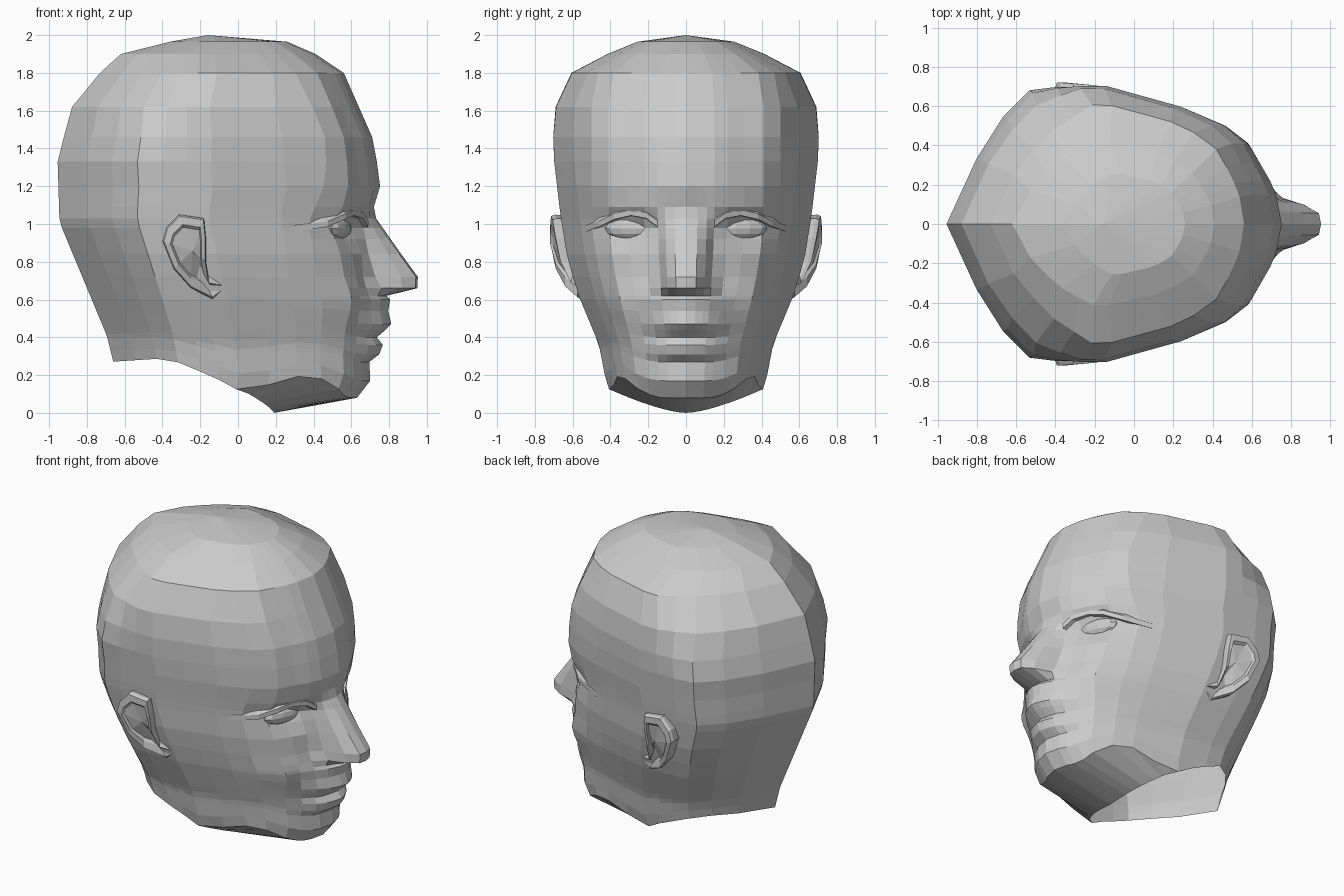
import bpy, bmesh, math
from mathutils import Vector

if "Cube" in bpy.data.objects:
    bpy.data.objects.remove(bpy.data.objects["Cube"])

def interp(tab, t):
    if t <= tab[0][0]:
        return tab[0][1]
    for (a, p), (b, q) in zip(tab, tab[1:]):
        if t <= b:
            return p + (q - p) * (t - a) / (b - a)
    return tab[-1][1]

# Head outlines against height: face line (without nose), back line, half width
FRONT = [(.08, .64), (.17, .71), (.28, .705), (.4, .715), (.6, .72), (1.06, .71), (1.21, .755),
         (1.45, .715), (1.8, .56), (1.9, .41), (1.965, .26)]
BACK = [(.2, -.64), (.27, -.66), (.41, -.695), (1.01, -.945), (1.34, -.955), (1.65, -.87),
        (1.8, -.73), (1.9, -.62), (1.965, -.36)]
WIDTH = [(.1, .4), (.2, .43), (.36, .46), (.6, .56), (.8, .625), (1.05, .665), (1.4, .706),
         (1.61, .70), (1.8, .615), (1.86, .52), (1.965, .26)]
# Egg-shaped cross-section: fraction of depth -> fraction of half width
EGG = [(0, 0), (.07, .36), (.124, .67), (.26, 1), (.48, 1), (.724, .84), (.847, .71),
       (.906, .59), (.94, .43), (.98, .26), (1, 0)]
EGG_FRONT = [(v, u) for u, v in reversed(EGG[4:])]
# Rounder section for the back of the crown
DOME = [(0, 0), (.09, .41), (.225, .75), (.41, 1), (.48, .98)] + EGG[5:]
# Lower rim: neck cut and jaw line
RIM = [(-.66, .27), (-.35, .29), (.04, .11), (.34, .2), (.5, .17), (.6, .1), (.66, .08)]
# Relief on the face
NOSE = [(.62, 0), (.66, .2), (.72, .235), (.84, .15), (1.06, 0)]
NOSE_Y = [(.06, 1), (.11, .62), (.145, 0)]
LIPS = [(.27, -.01), (.31, .04), (.36, .055), (.4, .02), (.44, .065), (.47, .095), (.53, .075),
        (.6, .085), (.66, .03), (.72, 0)]
LIPS_Y = [(.06, 1), (.13, .7), (.26, 0)]

ROWS = [.08, .17, .27, .31, .36, .4, .44, .47, .54, .6, .62, .66, .72, .84, .92, .98, 1.03,
        1.09, 1.2, 1.33, 1.46, 1.62, 1.8, 1.9, 1.965]
FACE_Y = [0, .06, .11, .15, .22, .31, .41, .5]
SIDE_U = [.71, .6, .48, .4, .33, .25, .17, .09, 0]

def bump(y, z, y0, z0, sy, sz):
    return math.exp(-((y - y0) / sy) ** 2 - ((z - z0) / sz) ** 2)

def skull_point(col, z):
    w = interp(WIDTH, z)
    xb, xf = interp(BACK, z), interp(FRONT, z)
    if col < len(FACE_Y):
        y = FACE_Y[col] * min(1, w / .66)
        u = interp(EGG_FRONT, y / w)
    else:
        u = SIDE_U[col - len(FACE_Y)]
        k = min(1, max(0, (z - 1.4) / .4))
        y = w * (interp(EGG, u) * (1 - k) + interp(DOME, u) * k)
    return Vector((xb + u * (xf - xb), y, z))

def head_point(col, z):
    if z < .6:
        rim = interp(RIM, skull_point(col, .2).x)
        z = rim + (z - .08) * (.6 - rim) / .52
    p = skull_point(col, z)
    if col < len(FACE_Y):
        y = p.y
        p.x += interp(NOSE, z) * interp(NOSE_Y, y) + interp(LIPS, z) * interp(LIPS_Y, y)
        p.x -= .08 * bump(y, z, .3, .97, .13, .06)      # eye socket
        p.x += .045 * bump(y, z, .33, .6, .1, .12)      # cheek
        p.x += .02 * bump(y, z, .3, 1.1, .15, .04)      # brow
    return p

def finish(bm, name):
    bmesh.ops.recalc_face_normals(bm, faces=bm.faces)
    me = bpy.data.meshes.new(name)
    bm.to_mesh(me)
    bm.free()
    ob = bpy.data.objects.new(name, me)
    bpy.context.collection.objects.link(ob)
    m = ob.modifiers.new("Mirror", 'MIRROR')
    m.use_axis = (False, True, False)
    m.merge_threshold = .002

def bridge(bm, a, b, closed=False):
    n = len(a)
    for i in range(n if closed else n - 1):
        j = (i + 1) % n
        bm.faces.new((a[i], a[j], b[j], b[i]))

# Head: one half lofted from rows, mirrored, open at the neck
bm = bmesh.new()
cols = range(len(FACE_Y) + len(SIDE_U))
grid = [[bm.verts.new(head_point(c, z)) for c in cols] for z in ROWS]
for a, b in zip(grid, grid[1:]):
    bridge(bm, a, b)
apex = bm.verts.new((-.16, 0, 2))
for a, b in zip(grid[-1], grid[-1][1:]):
    bm.faces.new((a, b, apex))
# Underside of the chin
jaw = [v for v in grid[0] if v.co.x > .1]
throat = []
for v in jaw:
    t = min(1, v.co.y / .4)
    throat.append(bm.verts.new((.19 - .15 * t * t, .37 * t, .11 * t ** 1.5)))
bridge(bm, jaw, throat)
bm.faces.new((jaw[-1], throat[-1], grid[0][len(jaw)]))
finish(bm, "head")

# Ears: shallow dished shells standing off the head
RIM_EAR = [(-.17, .80, .665), (-.17, .93, .69), (-.18, 1.03, .705), (-.31, 1.05, .715),
           (-.38, .98, .72), (-.40, .91, .72), (-.34, .76, .69), (-.25, .66, .64),
           (-.13, .60, .575), (-.05, .66, .575), (-.15, .68, .61)]
bm = bmesh.new()
mid = Vector((-.25, 0, .86))
loops = []
for scale, dy in ((.95, -.11), (1, -.02), (.95, 0), (.72, 0), (.64, -.015)):
    loops.append([bm.verts.new((mid.x + (x - mid.x) * scale, y + dy, mid.z + (z - mid.z) * scale))
                  for x, z, y in RIM_EAR])
for a, b in zip(loops, loops[1:]):
    bridge(bm, a, b, True)
hub = bm.verts.new((-.24, .675, .86))
n = len(RIM_EAR)
for i in range(n):
    bm.faces.new((loops[-1][i], loops[-1][(i + 1) % n], hub))
finish(bm, "ears")

# Eyes: flattened low-poly balls in the sockets
bm = bmesh.new()
bmesh.ops.create_uvsphere(bm, u_segments=10, v_segments=6, radius=1)
for v in bm.verts:
    x, y, z = v.co
    v.co = (.54 + .045 * x - .045 * y, .30 + .13 * y, .975 + .055 * z)
finish(bm, "eyes")

# Upper eyelids: folded strips arching over the eyes
bm = bmesh.new()
ARC = [(.15, .985), (.21, 1.03), (.29, 1.045), (.38, 1.025), (.46, .985), (.53, .96)]
strips = []
for dx, dz in ((-.035, .055), (.01, .03), (.008, 0), (-.06, -.005)):
    strip = []
    for y, z in ARC:
        base = -.945 + interp(EGG_FRONT, y / .66) * 1.655
        strip.append(bm.verts.new((base + dx - (.02 if y > .5 else 0), y, z + dz)))
    strips.append(strip)
for a, b in zip(strips, strips[1:]):
    bridge(bm, a, b)
finish(bm, "eyelids")
